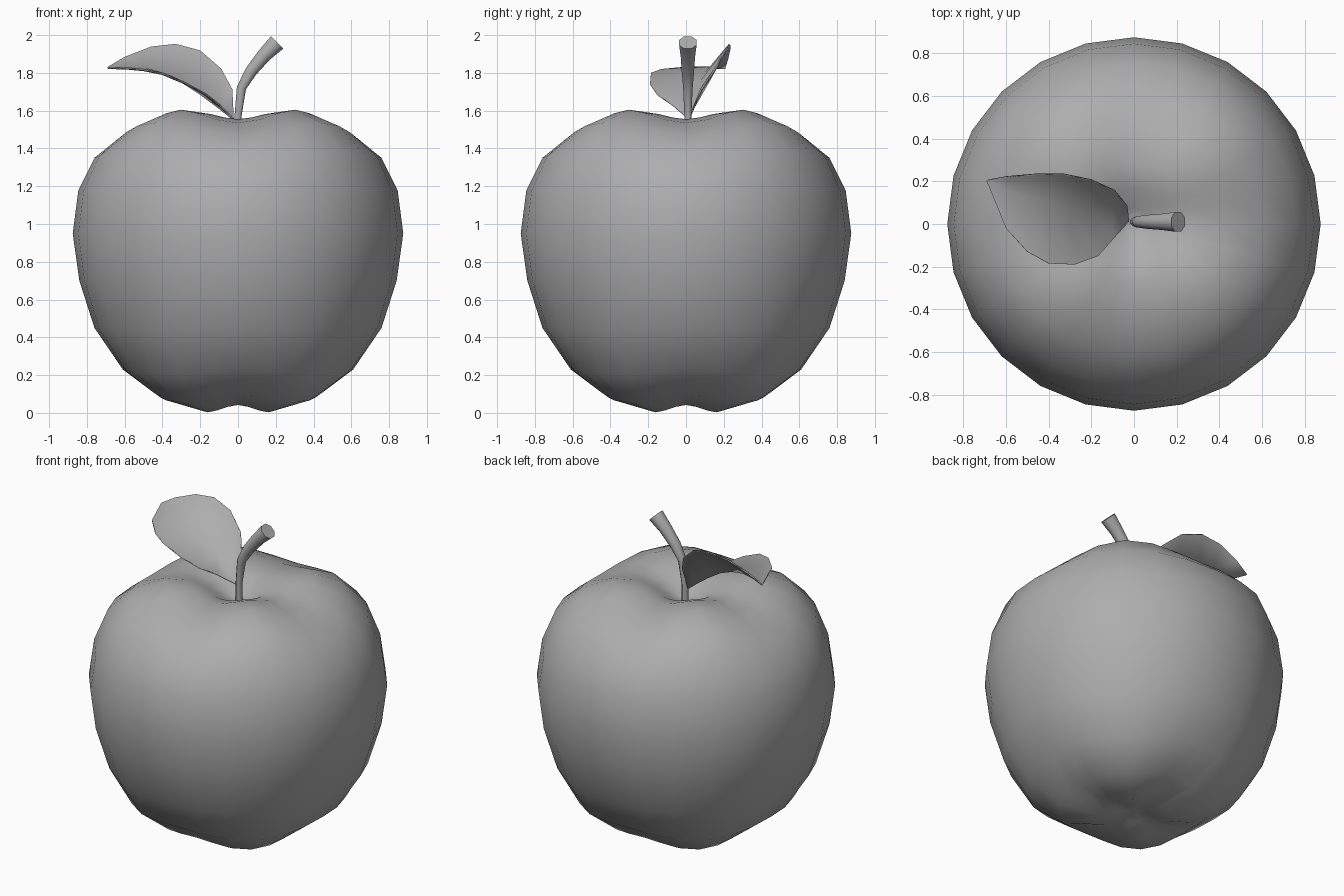
import bpy, bmesh, math
from mathutils import Vector

if "Cube" in bpy.data.objects:
    bpy.data.objects.remove(bpy.data.objects["Cube"])

grey = bpy.data.materials.new("mid_grey")
grey.diffuse_color = (0.42, 0.42, 0.42, 1)
grey.use_nodes = True
grey.node_tree.nodes["Principled BSDF"].inputs["Base Color"].default_value = grey.diffuse_color


def build(name, rows, closed, angle, caps=False):
    """Skin a list of equal-length point rows into a smooth mesh."""
    bm = bmesh.new()
    grid = [[bm.verts.new(p) for p in row] for row in rows]
    n = len(rows[0])
    for a, b in zip(grid, grid[1:]):
        for i in range(n if closed else n - 1):
            j = (i + 1) % n
            bm.faces.new((a[i], a[j], b[j], b[i]))
    if caps:
        bm.faces.new(grid[0])
        bm.faces.new(grid[-1])
    bmesh.ops.remove_doubles(bm, verts=bm.verts, dist=0.0005)
    bmesh.ops.recalc_face_normals(bm, faces=bm.faces)
    me = bpy.data.meshes.new(name)
    bm.to_mesh(me)
    bm.free()
    me.materials.append(grey)
    ob = bpy.data.objects.new(name, me)
    bpy.context.collection.objects.link(ob)
    bpy.ops.object.select_all(action='DESELECT')
    ob.select_set(True)
    bpy.context.view_layer.objects.active = ob
    bpy.ops.object.shade_smooth_by_angle(angle=math.radians(angle))
    return ob


# Apple body: lathe blended between an axis profile and a diagonal (lobe) profile
# each row: axis radius, axis z, diagonal radius, diagonal z
profile = [
    (0.00, 0.06, 0.00, 0.06), (0.09, 0.055, 0.10, 0.045),
    (0.20, 0.042, 0.23, 0.003), (0.42, 0.09, 0.45, 0.06),
    (0.61, 0.23, 0.63, 0.20), (0.76, 0.45, 0.765, 0.44),
    (0.84, 0.70, 0.845, 0.70), (0.875, 0.95, 0.877, 0.95),
    (0.845, 1.18, 0.845, 1.18), (0.76, 1.35, 0.765, 1.385),
    (0.61, 1.47, 0.62, 1.535), (0.44, 1.535, 0.43, 1.605),
    (0.28, 1.555, 0.28, 1.59), (0.17, 1.535, 0.17, 1.545),
    (0.07, 1.475, 0.07, 1.475), (0.00, 1.45, 0.00, 1.45),
]
SIDES = 24
body = []
for ra, za, rd, zd in profile:
    ring = []
    for i in range(SIDES):
        t = math.tau * i / SIDES
        w = (1 - math.cos(4 * t)) / 2
        r, z = ra + (rd - ra) * w, za + (zd - za) * w
        ring.append((r * math.cos(t), r * math.sin(t), z))
    body.append(ring)
build("apple_body", body, True, 80)

# Stem: eight-sided tapered tube bending to the right (x, z, radius)
path = [(0.0, 1.44, 0.02), (0.0, 1.57, 0.02), (0.018, 1.72, 0.027),
        (0.07, 1.81, 0.035), (0.14, 1.895, 0.041), (0.207, 1.961, 0.05)]
stem = []
for k, (x, z, r) in enumerate(path):
    a, b = path[max(k - 1, 0)], path[min(k + 1, len(path) - 1)]
    d = Vector((b[0] - a[0], 0, b[1] - a[1])).normalized()
    side = Vector((d.z, 0, -d.x))
    ring = []
    for i in range(8):
        t = math.tau * (i + 0.5) / 8
        ring.append(Vector((x, 0.01, z)) + r * (math.cos(t) * side + math.sin(t) * Vector((0, 1, 0))))
    stem.append(ring)
build("stem", stem, True, 60, caps=True)

# Leaf: sections of near edge, midrib and raised back edge
base, tip = (-0.025, 0.015, 1.555), (-0.69, 0.205, 1.825)
leaf = [
    [base] * 3,
    [(-0.10, -0.07, 1.63), (-0.10, 0.04, 1.615), (-0.03, 0.08, 1.71)],
    [(-0.17, -0.15, 1.685), (-0.20, 0.06, 1.69), (-0.09, 0.155, 1.82)],
    [(-0.28, -0.19, 1.745), (-0.30, 0.08, 1.755), (-0.20, 0.205, 1.915)],
    [(-0.40, -0.185, 1.795), (-0.40, 0.105, 1.80), (-0.33, 0.232, 1.95)],
    [(-0.50, -0.13, 1.815), (-0.50, 0.13, 1.825), (-0.46, 0.232, 1.935)],
    [(-0.60, -0.02, 1.825), (-0.60, 0.165, 1.83), (-0.60, 0.22, 1.88)],
    [tip] * 3,
]
leaf_ob = build("leaf", leaf, False, 120)
thick = leaf_ob.modifiers.new("thickness", 'SOLIDIFY')
thick.thickness = 0.012
thick.offset = 0
leaf_ob.modifiers.new("even_shading", 'WEIGHTED_NORMAL')
